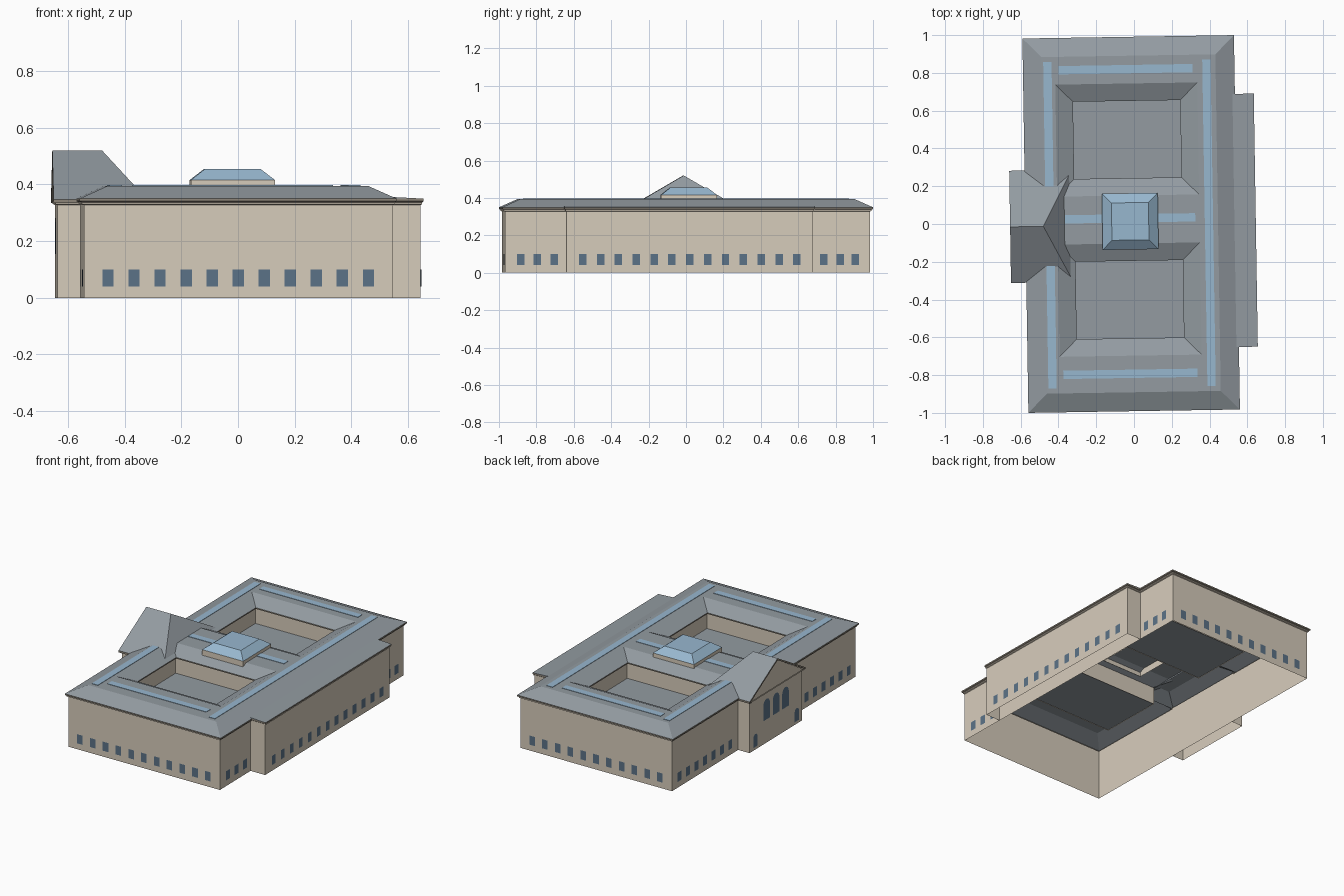
import bpy, math
from mathutils import Matrix

if "Cube" in bpy.data.objects:
    bpy.data.objects.remove(bpy.data.objects["Cube"])

# whole building is turned slightly about z
PLACE = Matrix.Translation((-0.015, 0, 0)) @ Matrix.Rotation(0.016, 4, 'Z')


def mat(name, rgb):
    m = bpy.data.materials.new(name)
    m.diffuse_color = (*[(c / 255) ** 2.2 for c in rgb], 1)
    m.use_nodes = True
    m.node_tree.nodes["Principled BSDF"].inputs["Base Color"].default_value = m.diffuse_color
    return m


STONE = mat("stone", (214, 203, 186))
TRIM = mat("trim", (140, 132, 120))
ROOF = mat("roof", (146, 154, 160))
GLASS = mat("skylight_glass", (150, 182, 206))
PANE = mat("window_pane", (92, 114, 134))


def build(name, faces, material):
    """Make one object from a list of faces given as point lists."""
    verts, polys = [], []
    for f in faces:
        polys.append(range(len(verts), len(verts) + len(f)))
        verts += f
    me = bpy.data.meshes.new(name)
    me.from_pydata(verts, [], [list(p) for p in polys])
    me.transform(PLACE)
    me.materials.append(material)
    ob = bpy.data.objects.new(name, me)
    bpy.context.collection.objects.link(ob)
    return ob


def corners(r, z):
    x0, x1, y0, y1 = r
    return [(x0, y0, z), (x1, y0, z), (x1, y1, z), (x0, y1, z)]


def grow(r, d):
    return (r[0] - d, r[1] + d, r[2] - d, r[3] + d)


def ring(a, za, b, zb, inward=False):
    """Four quads joining rectangle a to rectangle b."""
    p, q = corners(a, za), corners(b, zb)
    fs = [[p[i], p[(i + 1) % 4], q[(i + 1) % 4], q[i]] for i in range(4)]
    return [f[::-1] for f in fs] if inward else fs


MAIN = (-0.545, 0.545, -0.976, 0.976)
EAVE = grow(MAIN, 0.015)
EAST = (0.545, 0.65, -0.65, 0.67)
EAST_EAVE = (0.545, 0.66, -0.66, 0.68)
WEST = (-0.627, -0.545, -0.283, 0.273)
COURTS = {"north": (-0.298, 0.27, 0.243, 0.652), "south": (-0.298, 0.27, -0.605, -0.195)}
Z_WALL, Z_EAVE, Z_TOP, Z_COURT = 0.335, 0.35, 0.395, 0.24

# outer walls, open underneath
build("main_walls", ring(MAIN, 0, MAIN, Z_WALL), STONE)
build("east_pavilion_walls", ring(EAST, 0, EAST, Z_WALL)[:3], STONE)
w = ring(WEST, 0, WEST, Z_EAVE)
build("west_pavilion_walls", [w[0], w[2], w[3]], STONE)

# cornices: sloping stone band, then a trim edge
for name, r, e in (("main", MAIN, EAVE), ("east_pavilion", EAST, EAST_EAVE)):
    mid = tuple((a + b) / 2 for a, b in zip(r, e))
    build(name + "_cornice", ring(r, 0.328, mid, 0.331) + ring(mid, 0.331, mid, 0.337), STONE)
    build(name + "_eave", ring(mid, 0.337, e, 0.341) + ring(e, 0.341, e, Z_EAVE), TRIM)

# main roof: outer hips, flat top with two openings, inner hips
flat = grow(EAVE, -0.1)
faces = ring(EAVE, Z_EAVE, flat, Z_TOP)
inner = {k: grow(r, 0.092) for k, r in COURTS.items()}
n, s = inner["north"], inner["south"]
xs = [flat[0], n[0], n[1], flat[1]]
ys = [flat[2], s[2], s[3], n[2], n[3], flat[3]]
for i in range(3):
    for j in range(5):
        if i == 1 and j in (1, 3):
            continue
        faces.append(corners((xs[i], xs[i + 1], ys[j], ys[j + 1]), Z_TOP))
for k, r in COURTS.items():
    faces += ring(inner[k], Z_TOP, r, Z_EAVE, True)[:]
main_roof = build("main_roof", faces, ROOF)
main_roof.data.validate()

# courtyards
for k, r in COURTS.items():
    out = grow(r, 0.01)
    build(k + "_court_walls", ring(out, Z_COURT - 0.005, out, Z_EAVE, True), STONE)
    build(k + "_court_eave", ring(r, 0.342, r, Z_EAVE, True) + ring(out, 0.342, r, 0.342), TRIM)
    build(k + "_court_floor", [corners(out, Z_COURT)], ROOF)

# east pavilion roof, almost flat
x0, x1, y0, y1 = EAST_EAVE
build("east_pavilion_roof", [
    [(x0, y0, 0.356), (x1, y0, Z_EAVE), (x1, y1, Z_EAVE), (x0, y1, 0.356)],
    [(x0, y0, Z_EAVE), (x1, y0, Z_EAVE), (x0, y0, 0.356)],
    [(x0, y1, Z_EAVE), (x0, y1, 0.356), (x1, y1, Z_EAVE)]], ROOF)

# west pavilion: gable outside, hip dying into the main roof
gx, rx, hx, yc, hy, rz, ez = -0.641, -0.465, -0.31, -0.005, 0.297, 0.52, 0.347
A, B = (gx, yc - hy, ez), (gx, yc + hy, ez)
C, D = (hx, yc - hy, ez), (hx, yc + hy, ez)
E, F = (gx, yc, rz), (rx, yc, rz)
build("west_pavilion_roof", [[A, C, F, E], [D, B, E, F], [C, D, F]], ROOF)
wx = WEST[0]
build("west_gable_wall", [[(wx, WEST[2], ez - 0.004), (wx, yc, 0.51), (wx, WEST[3], ez - 0.004)]], STONE)
# raking trim and side eaves
t = 0.012
drop = lambda p, x=None: (p[0] if x is None else x, p[1], p[2] - t)
faces = []
for p in (A, B):
    faces += [[p, E, drop(E), drop(p)], [drop(p), drop(E), drop(E, wx), drop(p, wx)]]
    wy = WEST[2] if p is A else WEST[3]
    q = (-0.545, p[1], p[2])
    faces += [[p, q, drop(q), drop(p)],
              [drop(p), drop(q), (q[0], wy, ez - t), (p[0], wy, ez - t)]]
build("west_pavilion_eave", faces, TRIM)
c = (WEST[0] - 0.008, -0.545, WEST[2] - 0.008, WEST[3] + 0.008)
build("west_pavilion_cornice", ring(WEST, 0.328, c, 0.331) + ring(c, 0.331, c, 0.341), STONE)


# long flat skylights, slightly proud of the roof
def strip(name, x, y, w, h):
    r = (x - w / 2, x + w / 2, y - h / 2, y + h / 2)
    build(name, [corners(r, 0.3975)] + ring(r, Z_TOP, r, 0.3975), GLASS)


strip("west_skylight", -0.43, 0, 0.044, 1.73)
strip("east_skylight", 0.412, 0, 0.044, 1.73)
strip("north_skylight", -0.017, 0.82, 0.71, 0.044)
strip("south_skylight", -0.017, -0.793, 0.71, 0.044)
strip("middle_skylight", -0.005, 0.03, 0.69, 0.044)

# central lantern
base = (-0.153, 0.143, -0.135, 0.163)
top = grow(base, -0.05)
build("lantern_base", ring(base, Z_TOP - 0.045, base, 0.416), STONE)
build("lantern_glass", ring(base, 0.416, top, 0.455) + [corners(top, 0.455)], GLASS)


# windows: thin panes just off the wall; axis 'x' runs along x, 'y' along y
def windows(name, axis, wall, out, centres, w=0.04, z0=0.04, z1=0.10, arch=False):
    fs = []
    for cpos in centres:
        prof = [(-w / 2, z0), (w / 2, z0)]
        if arch:
            prof += [(w / 2 * math.cos(a), z1 - w / 2 + w / 2 * math.sin(a))
                     for a in [math.pi * i / 8 for i in range(9)]]
        else:
            prof += [(w / 2, z1), (-w / 2, z1)]
        d = wall + out * 0.003
        f = [(cpos + u, d, z) if axis == 'x' else (d, cpos + u, z) for u, z in prof]
        if (axis == 'x') == (out > 0):
            f.reverse()
        fs.append(f)
    build(name, fs, PANE)


row = [0.092 * i for i in range(-5, 6)]
side = [0.36 + 0.09 * i for i in range(7)]
windows("front_windows", 'x', MAIN[2], -1, row)
windows("back_windows", 'x', MAIN[3], 1, row)
windows("east_pavilion_windows", 'y', EAST[1], 1, [0.0954 * i + 0.01 for i in range(-6, 7)])
windows("east_side_windows", 'y', MAIN[1], 1,
        [-0.893, -0.803, -0.713, 0.727, 0.815, 0.897])
windows("west_side_windows", 'y', MAIN[0], -1, side + [-v for v in side])
windows("west_pavilion_arches", 'y', WEST[0], -1, [-0.105, -0.005, 0.095], 0.07, 0.155, 0.29, True)
windows("west_pavilion_doors", 'y', WEST[0], -1, [-0.225, 0.215], 0.045, 0.02, 0.105, True)
